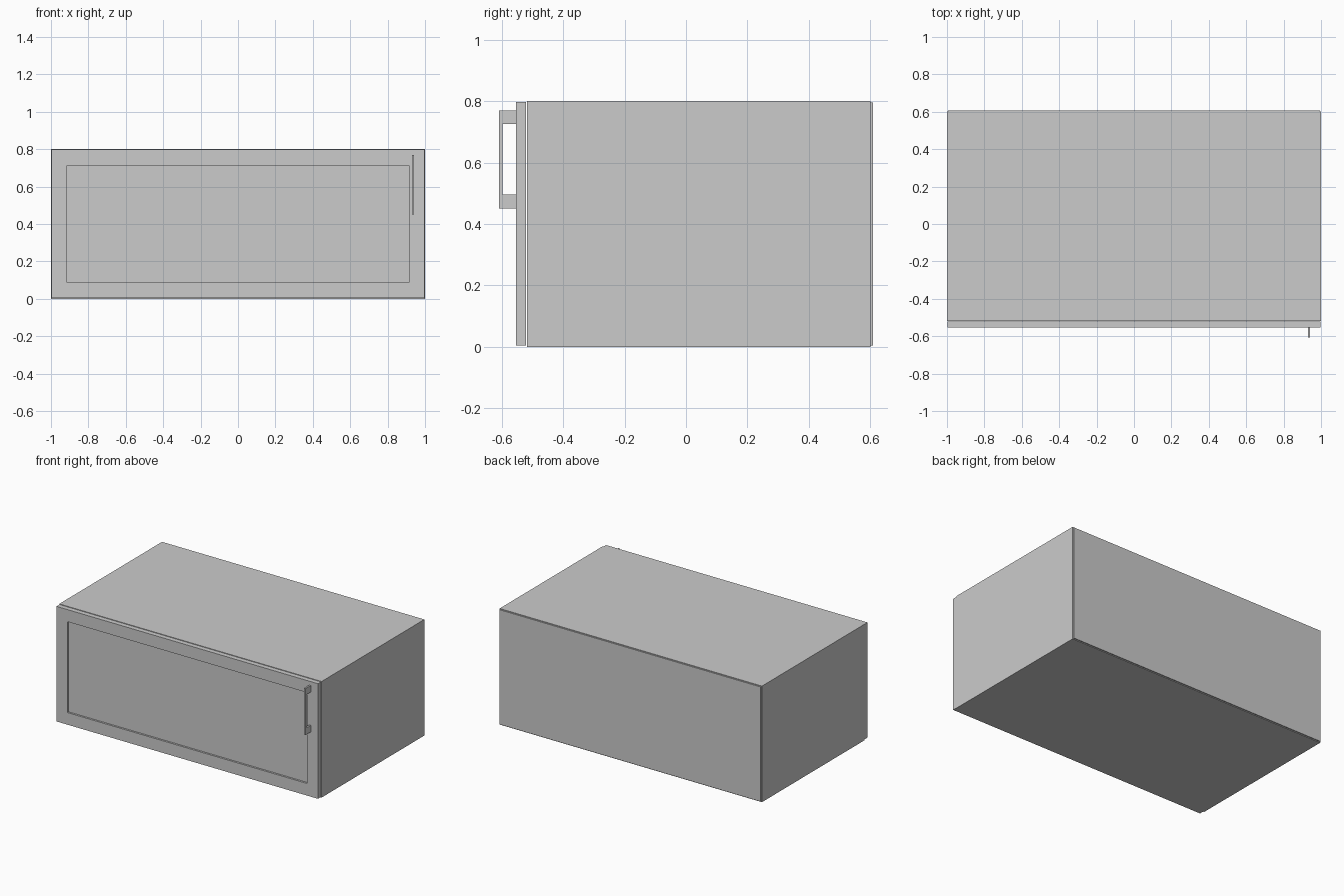
import bpy, bmesh

if "Cube" in bpy.data.objects:
    bpy.data.objects.remove(bpy.data.objects["Cube"])


def box(name, x, y, z):
    """Box from (min, max) ranges on each axis."""
    bm = bmesh.new()
    bmesh.ops.create_cube(bm, size=1)
    for v in bm.verts:
        v.co = [r[0] if c < 0 else r[1] for c, r in zip(v.co, (x, y, z))]
    return finish(name, bm)


def finish(name, bm):
    bmesh.ops.recalc_face_normals(bm, faces=bm.faces)
    mesh = bpy.data.meshes.new(name)
    bm.to_mesh(mesh)
    bm.free()
    obj = bpy.data.objects.new(name, mesh)
    bpy.context.collection.objects.link(obj)
    return obj


T = 0.03                      # board thickness
FRONT, BACK, H = -0.518, 0.601, 0.8

# Carcass: two sides, with top and bottom boards between them
for name, s in (("left_side", -1), ("right_side", 1)):
    box(name, sorted((s, s * (1 - T))), (FRONT, BACK), (0, H))
for name, z in (("bottom_board", 0), ("top_board", H - T)):
    box(name, (-1 + T, 1 - T), (FRONT, BACK), (z, z + T))

# Thin back panel, slightly inset from the outline
box("back_panel", (-0.995, 0.995), (BACK, 0.608), (0.005, H - 0.005))

# Door: slab whose front face is inset and pushed back into a shallow recess
door = box("door", (-0.997, 0.997), (-0.553, -0.52), (0.004, 0.797))
bm = bmesh.new()
bm.from_mesh(door.data)
face = min(bm.faces, key=lambda f: f.calc_center_median().y)
bmesh.ops.inset_region(bm, faces=[face], thickness=0.118)
panel = bmesh.ops.extrude_discrete_faces(bm, faces=[face])["faces"]
bmesh.ops.translate(bm, verts=panel[0].verts, vec=(0, 0.013, 0))
bm.to_mesh(door.data)
bm.free()

# Handle: flat bracket profile in the YZ plane, extruded across x
profile = [(-0.553, 0.45), (-0.608, 0.45), (-0.608, 0.77), (-0.553, 0.77),
           (-0.553, 0.725), (-0.597, 0.725), (-0.597, 0.496), (-0.553, 0.496)]
bm = bmesh.new()
base = bm.faces.new([bm.verts.new((0.93, y, z)) for y, z in profile])
ext = bmesh.ops.extrude_face_region(bm, geom=[base])["geom"]
bmesh.ops.translate(bm, vec=(0.012, 0, 0),
                    verts=[g for g in ext if isinstance(g, bmesh.types.BMVert)])
finish("handle", bm)
